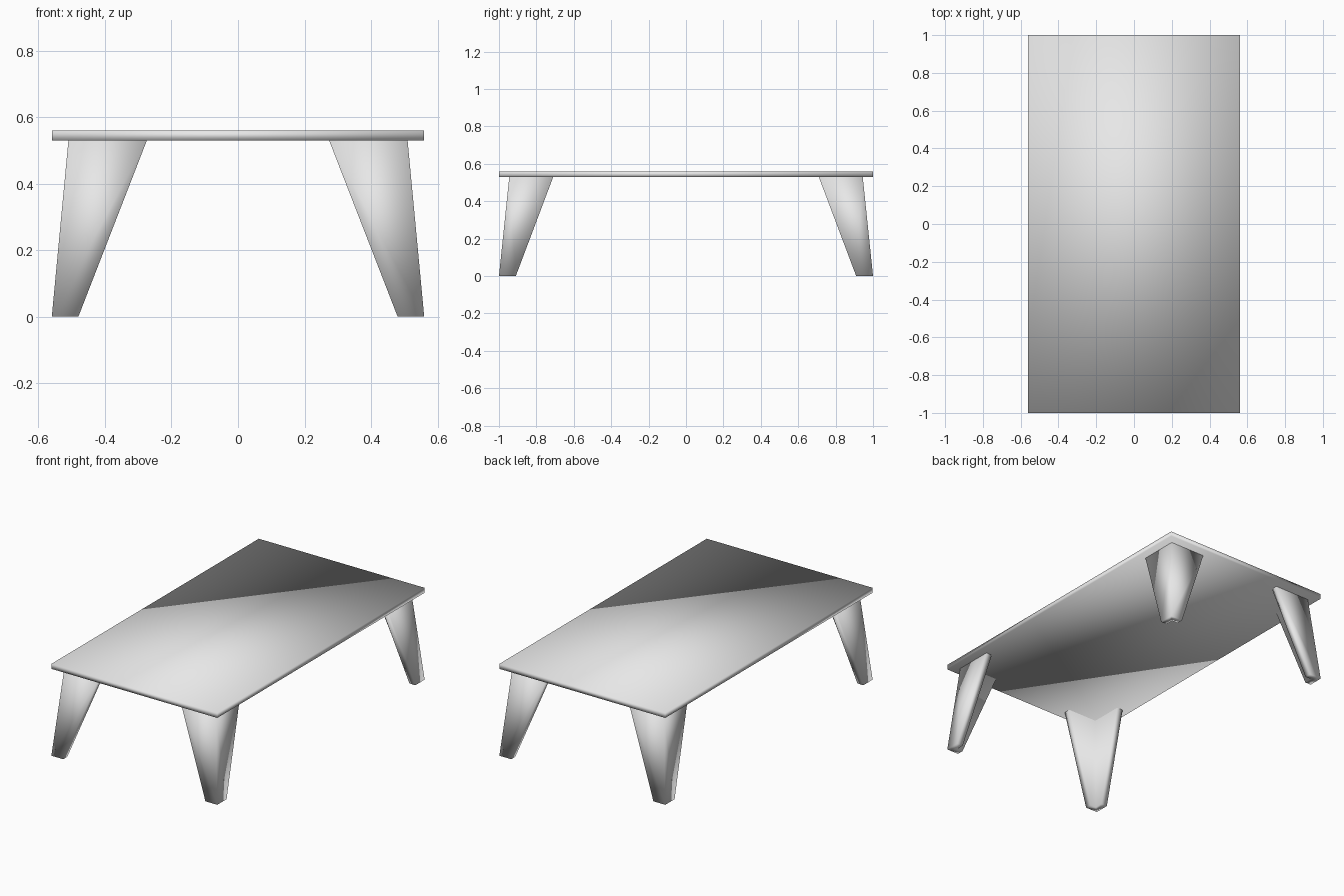
import bpy
import bmesh

cube = bpy.data.objects.get("Cube")
if cube:
    bpy.data.objects.remove(cube, do_unlink=True)

# One plain grey for the whole table
GREY = (0.8, 0.8, 0.8, 1.0)
grey = bpy.data.materials.new("plain grey")
grey.use_nodes = True
grey.diffuse_color = GREY
grey.node_tree.nodes["Principled BSDF"].inputs["Base Color"].default_value = GREY

TOP_Z, UNDERSIDE_Z = 0.56, 0.53
HALF_X, HALF_Y = 0.56, 1.0
THICKNESS = 0.04


def loft(name, lower, upper, z0, z1):
    """Solid between two matching outlines, softly shaded all over."""
    bm = bmesh.new()
    a = [bm.verts.new((x, y, z0)) for x, y in lower]
    b = [bm.verts.new((x, y, z1)) for x, y in upper]
    bm.faces.new(a)
    bm.faces.new(b)
    for i in range(len(a)):
        j = (i + 1) % len(a)
        bm.faces.new((a[i], a[j], b[j], b[i]))
    bmesh.ops.recalc_face_normals(bm, faces=bm.faces)
    for face in bm.faces:
        face.smooth = True
    mesh = bpy.data.meshes.new(name)
    bm.to_mesh(mesh)
    bm.free()
    mesh.materials.append(grey)
    obj = bpy.data.objects.new(name, mesh)
    bpy.context.collection.objects.link(obj)
    return obj


def angle_outline(corner, tips, sx, sy):
    """L-shaped section: outer corner with a flange running in along x and y."""
    (cx, cy), (tx, ty), t = corner, tips, THICKNESS
    points = [(cx, cy), (tx, cy), (tx, cy - t),
              (cx - t, cy - t), (cx - t, ty), (cx, ty)]
    return [(x * sx, y * sy) for x, y in points]


# Tabletop
slab = [(-HALF_X, -HALF_Y), (HALF_X, -HALF_Y), (HALF_X, HALF_Y), (-HALF_X, HALF_Y)]
loft("tabletop", slab, slab, UNDERSIDE_Z, TOP_Z)

# Four splayed, tapering angle legs
for y_name, sy in (("front", -1), ("back", 1)):
    for x_name, sx in (("left", 1), ("right", -1)):
        foot = angle_outline((HALF_X, HALF_Y), (0.48, 0.91), sx, sy)
        head = angle_outline((0.51, 0.945), (0.274, 0.71), sx, sy)
        loft(f"{y_name}_{x_name}_leg", foot, head, 0.0, UNDERSIDE_Z)
